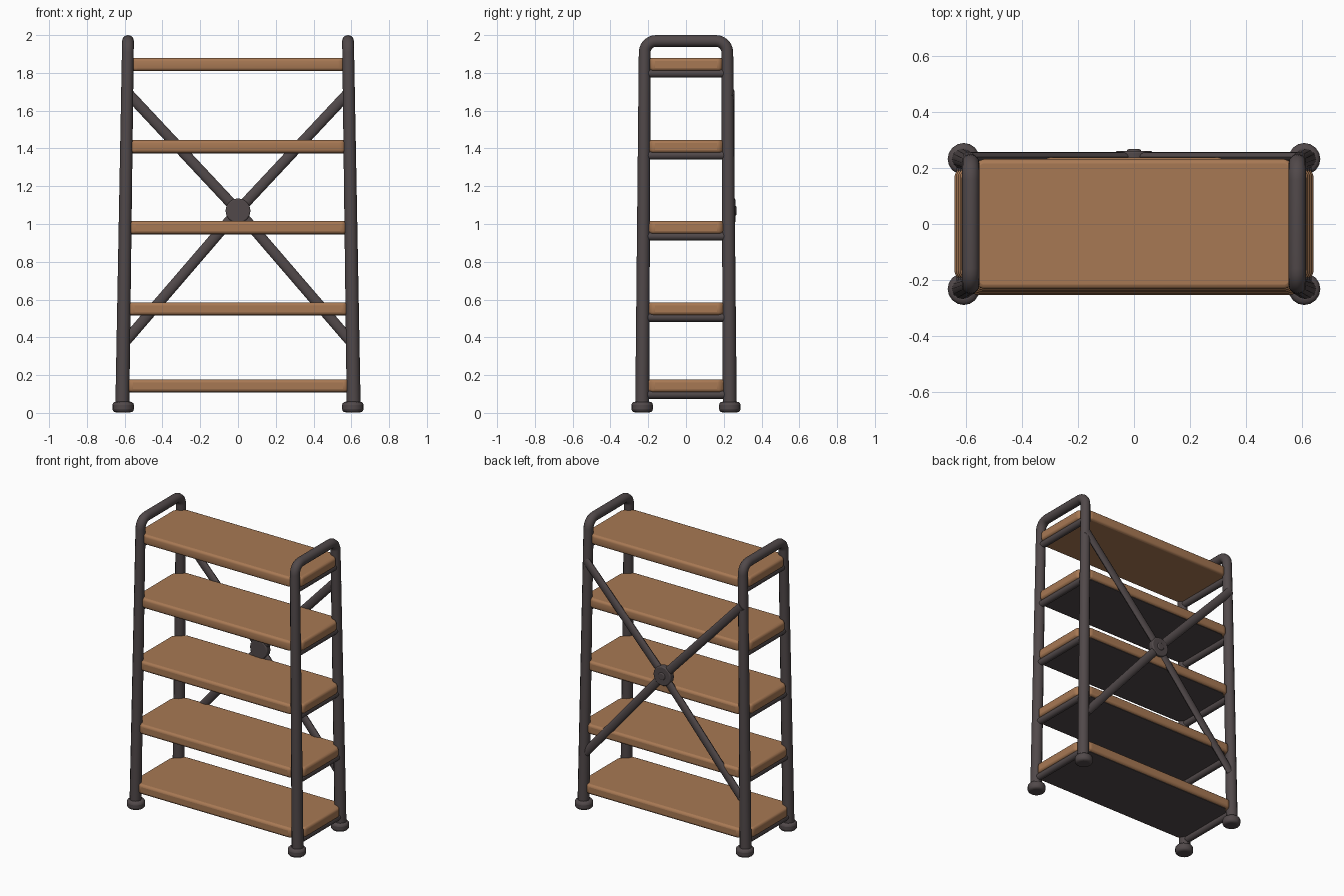
import bpy, bmesh, math
from mathutils import Vector

cube = bpy.data.objects.get("Cube")
if cube:
    bpy.data.objects.remove(cube, do_unlink=True)


def material(name, rgb):
    m = bpy.data.materials.new(name)
    m.use_nodes = True
    m.diffuse_color = (*rgb, 1)
    bsdf = next(n for n in m.node_tree.nodes if n.type == 'BSDF_PRINCIPLED')
    bsdf.inputs["Base Color"].default_value = (*rgb, 1)
    bsdf.inputs["Roughness"].default_value = 0.7
    return m


WOOD = material("warm_wood", (0.39, 0.19, 0.088))
METAL = material("dark_metal", (0.082, 0.066, 0.068))


def finish(name, bm, mat, bevel=0, segments=2):
    bmesh.ops.recalc_face_normals(bm, faces=bm.faces)
    mesh = bpy.data.meshes.new(name)
    bm.to_mesh(mesh)
    bm.free()
    mesh.materials.append(mat)
    obj = bpy.data.objects.new(name, mesh)
    bpy.context.collection.objects.link(obj)
    bpy.context.view_layer.objects.active = obj
    obj.select_set(True)
    bpy.ops.object.shade_smooth_by_angle(angle=math.radians(40))
    obj.select_set(False)
    if bevel:
        mod = obj.modifiers.new("soft_edges", 'BEVEL')
        mod.width, mod.segments = bevel, segments
        mod.limit_method = 'ANGLE'
    return obj


def tube(name, path, radii, ref, flat=1.0, sides=12):
    """Sweep a round or flattened section along a path; ref stays the flat direction."""
    bm = bmesh.new()
    rings = []
    for i, (p, r) in enumerate(zip(path, radii)):
        along = (path[min(i + 1, len(path) - 1)] - path[max(i - 1, 0)]).normalized()
        u = (ref - along * ref.dot(along)).normalized()
        v = along.cross(u)
        angles = [math.tau * k / sides for k in range(sides)]
        rings.append([bm.verts.new(p + u * r * flat * math.cos(a) + v * r * math.sin(a))
                      for a in angles])
    for a, b in zip(rings, rings[1:]):
        for k in range(sides):
            n = (k + 1) % sides
            bm.faces.new((a[k], a[n], b[n], b[k]))
    bm.faces.new(rings[0])
    bm.faces.new(rings[-1])
    return finish(name, bm, METAL)


def prism(name, outline, z0, z1, mat, bevel=0, segments=3):
    bm = bmesh.new()
    face = bm.faces.new([bm.verts.new((x, y, z0)) for x, y in outline])
    up = bmesh.ops.extrude_face_region(bm, geom=[face])["geom"]
    bmesh.ops.translate(bm, vec=(0, 0, z1 - z0),
                        verts=[g for g in up if isinstance(g, bmesh.types.BMVert)])
    return finish(name, bm, mat, bevel, segments)


def disc(name, centre, radius, depth, bevel):
    """Round disc whose axis runs front to back, or upright for feet."""
    bm = bmesh.new()
    bmesh.ops.create_cone(bm, cap_ends=True, segments=16, radius1=radius,
                          radius2=radius, depth=depth)
    obj = finish(name, bm, METAL, bevel, 3)
    obj.location = centre
    return obj


def leg_x(z):
    return 0.613 - 0.0155 * z


def leg_y(z):
    return 0.232 - 0.007 * z


X, Y = Vector((1, 0, 0)), Vector((0, 1, 0))

# Side frames: two legs joined by a rounded top rail, standing on feet
TOP, BEND = 1.969, 0.06
for side, sx in (("right", -1), ("left", 1)):
    half = []
    for z in (0.03, 0.6, 1.2, TOP - BEND):
        half.append((leg_y(z), z))
    y_end = half[-1][0]
    for k in range(1, 7):
        a = math.pi / 2 * k / 6
        half.append((y_end - BEND + BEND * math.cos(a), TOP - BEND + BEND * math.sin(a)))
    profile = [(-y, z) for y, z in half] + half[::-1]
    path = [Vector((sx * leg_x(z), y, z)) for y, z in profile]
    tube(side + "_side_frame", path, [0.037 - 0.003 * p.z for p in path], X)
    for end, sy in (("front", -1), ("back", 1)):
        disc(f"{side}_{end}_foot", (sx * 0.608, sy * 0.232, 0.031), 0.057, 0.056, 0.018)

# Shelves with cut corners, dark undersides and a support bar at each end
for i, z in enumerate((0.11, 0.518, 0.948, 1.377, 1.811)):
    lx = leg_x(z)
    hy = 0.254 - 0.012 * z
    corner = [(lx + 0.03, 0.18), (lx - 0.04, hy)]
    outline = []
    for sx, sy in ((1, 1), (-1, 1), (-1, -1), (1, -1)):
        pts = corner if sx * sy > 0 else corner[::-1]
        outline += [(sx * x, sy * y) for x, y in pts]
    prism(f"shelf_{i + 1}", outline, z, z + 0.067, WOOD, 0.016)
    if i < 4:
        inner = [(x * 0.97, y * 0.93) for x, y in outline]
        prism(f"shelf_underside_{i + 1}", inner, z - 0.003, z + 0.003, METAL)
    for side, sx in (("right", -1), ("left", 1)):
        bar = [Vector((sx * lx, s * leg_y(z), z - 0.013)) for s in (-1, 1)]
        tube(f"{side}_shelf_bar_{i + 1}", bar, [0.023] * 2, X)

# Crossed back braces meeting at a hub
HUB = 1.07
for side, sx in (("right", -1), ("left", 1)):
    for part, z_end in (("upper", 1.70), ("lower", 0.385)):
        path = [Vector((sx * 0.59, 0.24, z_end)), Vector((0, 0.24, HUB))]
        tube(f"{side}_{part}_brace", path, [0.028] * 2, Y, flat=0.62)
for name, y, r, d in (("brace_hub", 0.24, 0.066, 0.042), ("hub_button", 0.258, 0.026, 0.018)):
    hub = disc(name, (0, y, HUB), r, d, 0.007)
    hub.rotation_euler.x = math.pi / 2
